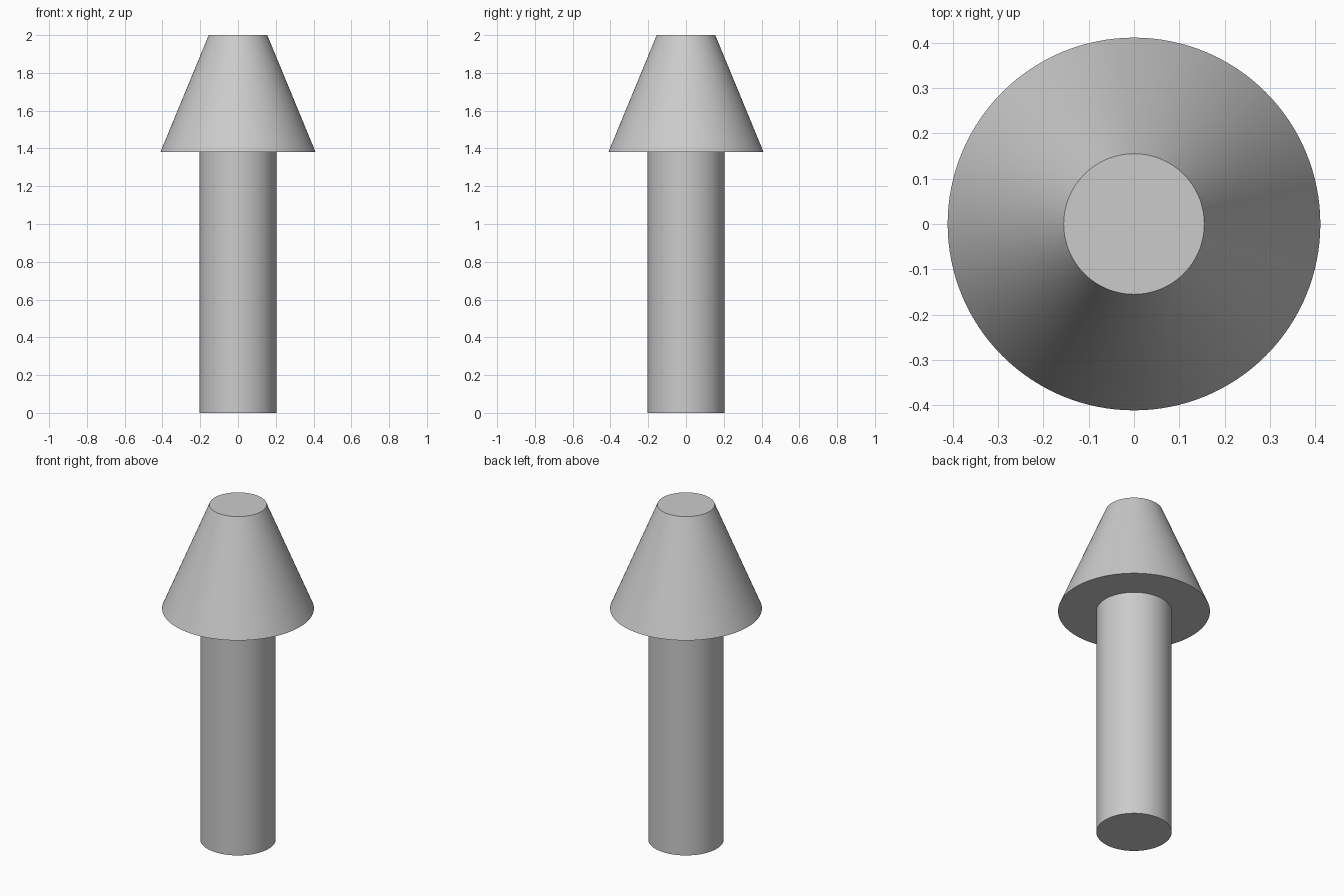
import bpy
import math

cube = bpy.data.objects.get("Cube")
if cube:
    bpy.data.objects.remove(cube, do_unlink=True)

# Single plain grey
grey = bpy.data.materials.new("plain_grey")
grey.use_nodes = True
grey.diffuse_color = (0.6, 0.6, 0.6, 1)
grey.node_tree.nodes["Principled BSDF"].inputs["Base Color"].default_value = (0.6, 0.6, 0.6, 1)


def tapered_part(name, bottom_radius, top_radius, z_low, z_high):
    """Round solid standing between two heights."""
    bpy.ops.mesh.primitive_cone_add(
        vertices=128, radius1=bottom_radius, radius2=top_radius,
        depth=z_high - z_low, location=(0, 0, (z_low + z_high) / 2))
    part = bpy.context.object
    part.name = name
    part.data.materials.append(grey)
    bpy.ops.object.shade_smooth_by_angle(angle=math.radians(30))
    return part


HEAD_BASE = 1.38

# Straight round shaft
tapered_part("shaft", 0.204, 0.204, 0, HEAD_BASE)

# Truncated cone head
tapered_part("head", 0.411, 0.155, HEAD_BASE, 2)
